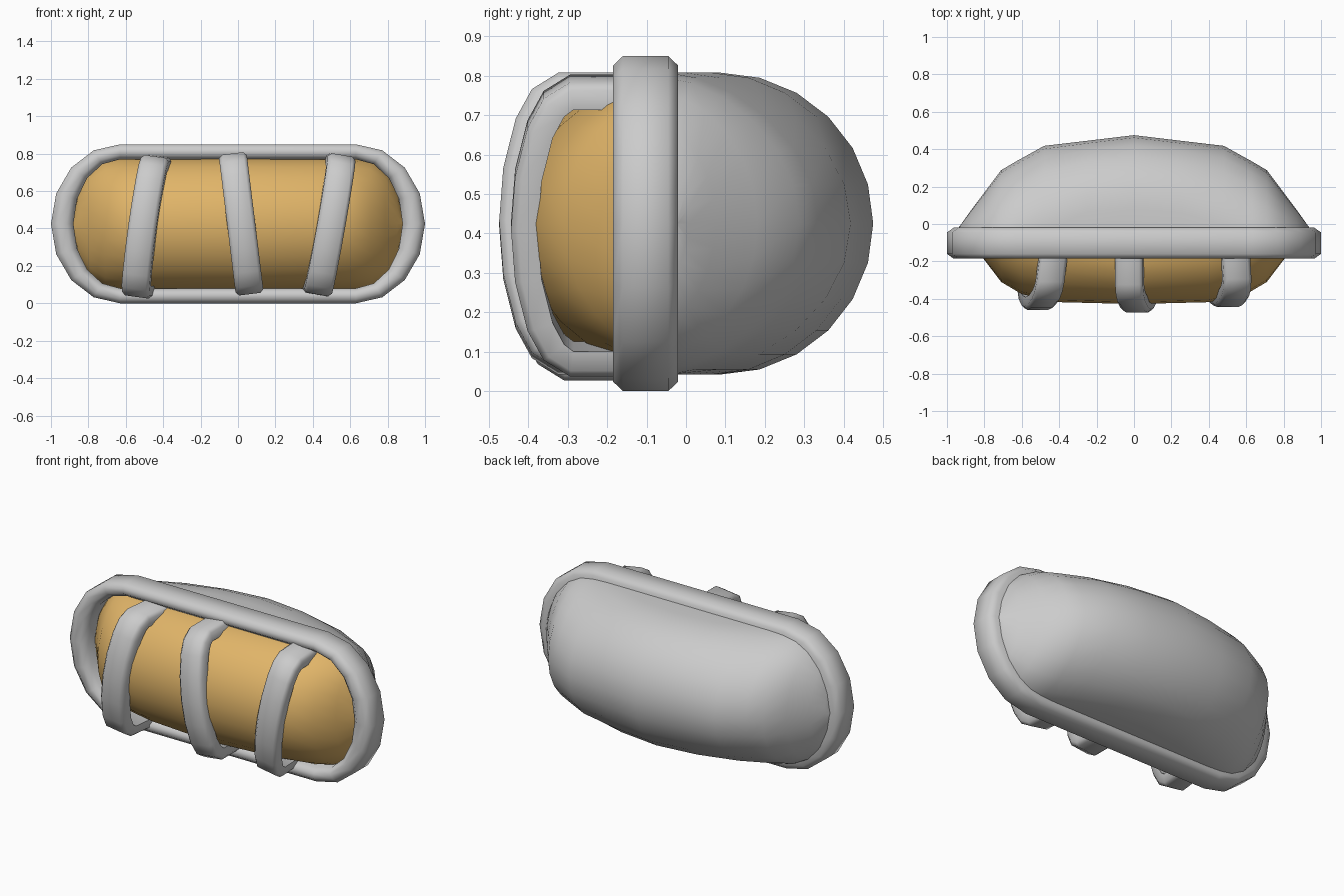
import bpy, bmesh, math
from math import sin, cos, pi
from mathutils import Vector

if "Cube" in bpy.data.objects:
    bpy.data.objects.remove(bpy.data.objects["Cube"])

CZ = 0.425   # height of the lamp's axis
CX = 0.63    # centre of the rounded ends


def make(name, verts, faces, angle, mat=None):
    bm = bmesh.new()
    vs = [bm.verts.new(v) for v in verts]
    for f in faces:
        bm.faces.new([vs[i] for i in f])
    bmesh.ops.remove_doubles(bm, verts=bm.verts, dist=0.0005)
    bmesh.ops.dissolve_degenerate(bm, dist=0.0005, edges=bm.edges)
    bmesh.ops.recalc_face_normals(bm, faces=bm.faces)
    me = bpy.data.meshes.new(name)
    bm.to_mesh(me)
    bm.free()
    ob = bpy.data.objects.new(name, me)
    bpy.context.collection.objects.link(ob)
    if mat:
        me.materials.append(mat)
    bpy.ops.object.select_all(action='DESELECT')
    ob.select_set(True)
    bpy.context.view_layer.objects.active = ob
    bpy.ops.object.shade_smooth_by_angle(angle=math.radians(angle))
    return ob


def grid_faces(rows, cols, wrap_rows=False, wrap_cols=False):
    return [(i * cols + j, i * cols + (j + 1) % cols,
             (i + 1) % rows * cols + (j + 1) % cols, (i + 1) % rows * cols + j)
            for i in range(rows if wrap_rows else rows - 1)
            for j in range(cols if wrap_cols else cols - 1)]


def dome(name, half, height, base, spring, mat=None):
    """Loft along x; half = (x, peak y) list, base = hidden rim y."""
    end = half[-1][0]
    secs = [(-x, p) for x, p in reversed(half[1:])] + half
    verts, n = [], 12
    for x, p in secs:
        c = max(0, abs(x) - CX) / (end - CX)
        h = height * math.sqrt(max(0, 1 - c * c))
        # straight skirt fades out and the crown narrows towards the ends
        fade = min(1, max(0, (abs(x) - 0.2) / 0.45))
        s = base + (p - base) * spring * (1 - fade)
        verts.append((x, base, CZ + h))
        for k in range(n + 1):
            a = pi / 2 - pi * k / n
            verts.append((x, s + (p - s) * max(0, cos(a)) ** (1 + 0.25 * fade),
                          CZ + h * sin(a)))
        verts.append((x, base, CZ - h))
    return make(name, verts, grid_faces(len(secs), n + 3), 60, mat)


# Rounded back housing
dome("back_housing",
     [(0, 0.475), (0.25, 0.445), (0.48, 0.418), (0.63, 0.335), (0.71, 0.288),
      (0.79, 0.182), (0.87, 0.075), (0.92, 0.005), (0.94, -0.022)],
     0.383, -0.05, 0.26)

# Amber lens
amber = bpy.data.materials.new("amber")
amber.diffuse_color = (0.75, 0.46, 0.14, 1)
amber.use_nodes = True
amber.node_tree.nodes["Principled BSDF"].inputs["Base Color"].default_value = amber.diffuse_color
dome("lens",
     [(0, -0.428), (0.4, -0.418), (0.6, -0.375), (0.71, -0.31), (0.79, -0.205),
      (0.85, -0.13), (0.885, -0.09)], 0.35, -0.07, 0.2, amber)

# Chamfered oval rim: t blends the inner outline to the outer one
profile = [(0, -0.155), (0.3, -0.185), (0.7, -0.185), (1, -0.16),
           (1, -0.045), (0.7, -0.02), (0, -0.02)]
verts = []
for side in (1, -1):
    for k in range(9):
        a = -pi / 2 + pi * k / 8
        for t, y in profile:
            verts.append((side * (CX + (0.25 + 0.12 * t) * cos(a)), y,
                          CZ + side * (0.345 + 0.08 * t) * sin(a)))
make("rim", verts, grid_faces(18, len(profile), True, True), 60)

# Guard bars: a bowed strap swept with a chamfered section
path = [(-0.10, 0.345), (-0.32, 0.345), (-0.365, 0.315), (-0.40, 0.25),
        (-0.43, 0.13), (-0.44, 0.0)]
path += [(y, -z) for y, z in reversed(path[:-1])]
W, T, C = 0.075, 0.034, 0.018
section = [(-W, -T), (W, -T), (W, T - C), (W - C, T), (C - W, T), (-W, T - C)]


def guard_bar(name, x, z, tilt, lean, dy):
    pts = [Vector((0, y + (dy if y < -0.2 else 0), h)) for y, h in path]
    verts, n = [], len(section)
    ca, sa = cos(math.radians(tilt)), sin(math.radians(tilt))
    for i, p in enumerate(pts):
        d = (pts[min(i + 1, len(pts) - 1)] - pts[max(i - 1, 0)]).normalized()
        out = Vector((0, d.z, -d.y))
        for u, v in section:
            q = p + out * v
            # roll the strap about the front-back axis
            verts.append((x + u * ca + q.z * sa + lean * (q.y + 0.3), q.y,
                          z - u * sa + q.z * ca))
    faces = grid_faces(len(pts), n, False, True)
    faces += [tuple(range(n)), tuple(range(len(verts) - n, len(verts)))]
    make(name, verts, faces, 50)


guard_bar("guard_bar_left", -0.495, 0.410, 8, 0.12, 0.015)
guard_bar("guard_bar_middle", 0.017, 0.425, -7, 0, 0)
guard_bar("guard_bar_right", 0.492, 0.42, 10, -0.06, 0.03)
